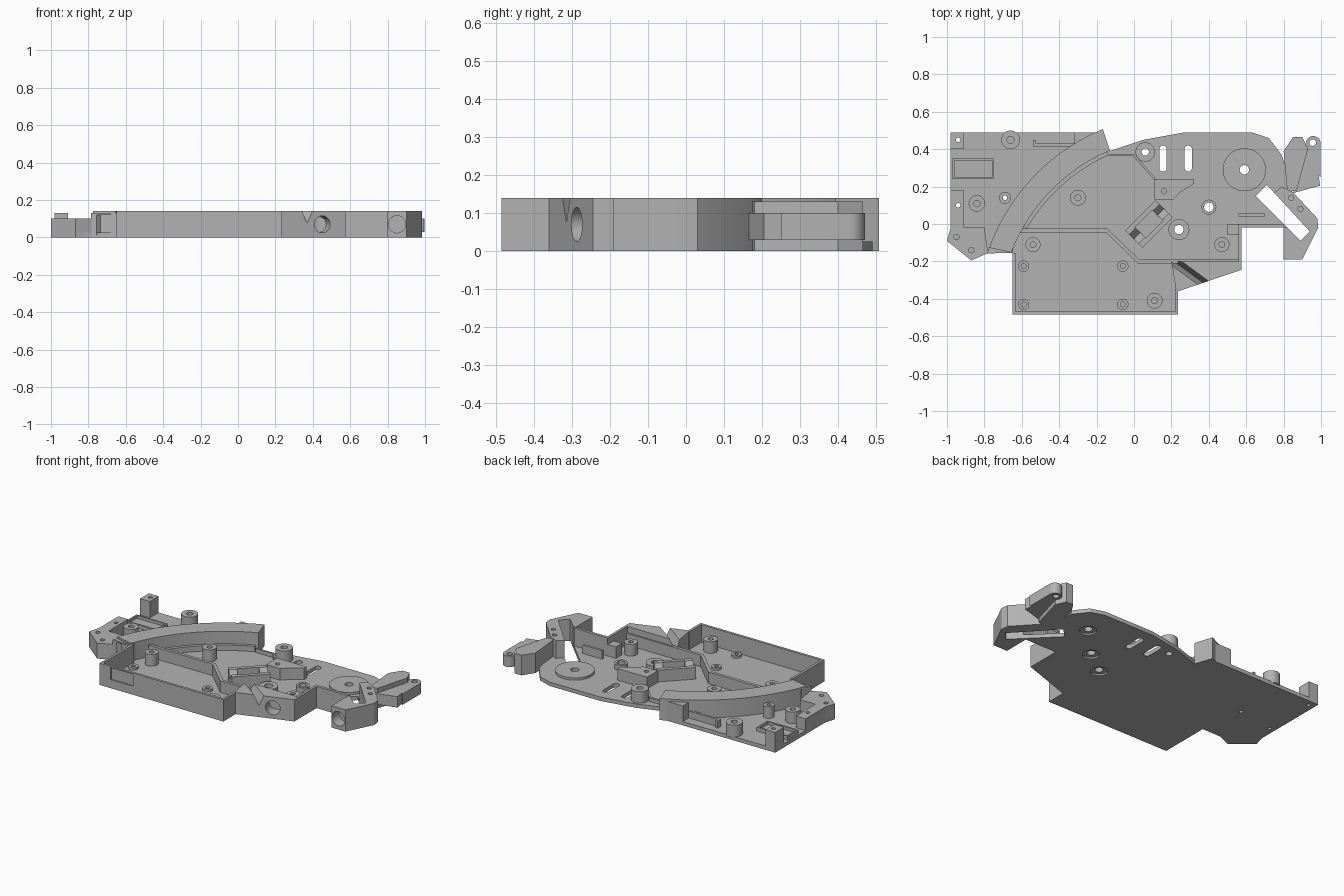
import bpy, bmesh
from math import radians, cos, sin
from mathutils import Matrix, Vector

if "Cube" in bpy.data.objects:
    bpy.data.objects.remove(bpy.data.objects["Cube"], do_unlink=True)

GREY = (0.45, 0.45, 0.45, 1)
mat = bpy.data.materials.new("grey_plastic")
mat.use_nodes = True
mat.diffuse_color = GREY
mat.node_tree.nodes["Principled BSDF"].inputs["Base Color"].default_value = GREY
parts = []
TOP, FLOOR = 0.14, 0.025


def finish(name, bm):
    bmesh.ops.recalc_face_normals(bm, faces=bm.faces)
    mesh = bpy.data.meshes.new(name)
    bm.to_mesh(mesh)
    bm.free()
    mesh.materials.append(mat)
    ob = bpy.data.objects.new(name, mesh)
    bpy.context.collection.objects.link(ob)
    parts.append(ob)
    return ob


def prism(name, pts, z0, z1, frame=None):
    bm = bmesh.new()
    low = [bm.verts.new((x, y, z0)) for x, y in pts]
    high = [bm.verts.new((x, y, z1)) for x, y in pts]
    bm.faces.new(low)
    bm.faces.new(high)
    for i in range(len(pts)):
        j = (i + 1) % len(pts)
        bm.faces.new((low[i], low[j], high[j], high[i]))
    if frame:
        bm.transform(frame)
    return finish(name, bm)


def rect(x0, y0, x1, y1):
    return [(x0, y0), (x1, y0), (x1, y1), (x0, y1)]


def turned(cx, cy, w, h, deg):
    c, s = cos(radians(deg)), sin(radians(deg))
    return [(cx + c * x - s * y, cy + s * x + c * y) for x, y in rect(-w / 2, -h / 2, w / 2, h / 2)]


def arc(cx, cy, r, a0, a1, n):
    steps = [radians(a0 + (a1 - a0) * i / n) for i in range(n + 1)]
    return [(cx + r * cos(a), cy + r * sin(a)) for a in steps]


def disc(cx, cy, r, n=32):
    return arc(cx, cy, r, 0, 360, n)[:-1]


def slot(cx, y0, y1, r):
    return arc(cx, y1 - r, r, 0, 180, 8) + arc(cx, y0 + r, r, 180, 360, 8)


def wall(name, path, t, z0, z1):
    # Strip of constant thickness on the left of a path, mitred at corners
    pts = [Vector(p) for p in path]
    dirs = [(b - a).normalized() for a, b in zip(pts, pts[1:])]
    inner = []
    for i, p in enumerate(pts):
        a, b = dirs[max(i - 1, 0)], dirs[min(i, len(dirs) - 1)]
        na, nb = Vector((-a.y, a.x)), Vector((-b.y, b.x))
        m = (na + nb).normalized()
        inner.append(p + m * (t / m.dot(na)))
    return prism(name, [tuple(p) for p in pts + inner[::-1]], z0, z1)


def tube(name, cx, cy, ro, ri, z0, z1, n=32):
    bm = bmesh.new()
    loops = [[bm.verts.new((x, y, z)) for x, y in disc(cx, cy, r, n)]
             for r, z in ((ri, z0), (ro, z0), (ro, z1), (ri, z1))]
    for k in range(4):
        a, b = loops[k], loops[(k + 1) % 4]
        for i in range(n):
            j = (i + 1) % n
            bm.faces.new((a[i], a[j], b[j], b[i]))
    return finish(name, bm)


def aim(x, y, z, dx, dy):
    # Frame whose z axis points along a level direction and y axis points up
    d = Vector((dx, dy, 0)).normalized()
    u = Vector((0, 0, 1))
    m = Matrix((u.cross(d), u, d)).transposed().to_4x4()
    m.translation = (x, y, z)
    return m


def cut(ob, cutters):
    for c in cutters:
        c.hide_render = True
        mod = ob.modifiers.new("cut", "BOOLEAN")
        mod.operation, mod.object, mod.solver = "DIFFERENCE", c, "EXACT"
    bpy.context.view_layer.update()
    dg = bpy.context.evaluated_depsgraph_get()
    mesh = bpy.data.meshes.new_from_object(ob.evaluated_get(dg))
    ob.modifiers.clear()
    ob.data = mesh
    for c in cutters:
        parts.remove(c)
        bpy.data.objects.remove(c, do_unlink=True)


def arm_slot():
    return prism("cutter", [(0.71, 0.21), (0.65, 0.15), (0.89, -0.09), (0.94, -0.04)], -1, 1)


# Floor plate with drilled holes, slots and counterbores
outline = [(-0.65, -0.485), (0.235, -0.485), (0.235, -0.36), (0.575, -0.245), (0.575, -0.02),
           (0.8, -0.02), (0.87, -0.12), (0.97, -0.02), (0.83, 0.17), (0.82, 0.28), (0.79, 0.37),
           (0.72, 0.46), (0.63, 0.49), (0.27, 0.49), (0.05, 0.45), (-0.13, 0.39), (-0.17, 0.49),
           (-0.98, 0.49), (-0.98, -0.02), (-1, -0.09), (-0.87, -0.195), (-0.78, -0.155), (-0.65, -0.155)]
plate = prism("floor_plate", outline, 0, FLOOR)
holes = [(-0.94, 0.45, 0.012), (-0.94, 0.1, 0.012), (-0.69, 0.14, 0.012), (0.06, 0.385, 0.02),
         (0.59, 0.29, 0.025), (0.4, 0.09, 0.025), (0.24, -0.03, 0.025)]
cutters = [prism("cutter", disc(x, y, r, 24), -1, 1) for x, y, r in holes]
cutters += [prism("cutter", disc(x, y, 0.05), -1, 0.01) for x, y, r in holes[4:]]
cutters += [prism("cutter", slot(x, 0.28, 0.42, 0.02), -1, 1) for x in (0.155, 0.29)]
cut(plate, cutters + [arm_slot()])

# Tray walls, with a shallow recess in the front
front = wall("tray_outer_wall", [(-0.65, -0.155), (-0.65, -0.485), (0.235, -0.485), (0.235, -0.36),
             (0.575, -0.245), (0.575, -0.0)], 0.016, 0, TOP)
sight = Vector((0.15, -0.11))
hole_frame = aim(0.45, -0.287, 0.07, -0.32, 0.95)
vee_pts = [(-0.055, 0.08), (0.055, 0.08), (0, -0.065)]


def corner_cutters():
    return [prism("cutter", vee_pts, -0.3, 0.3, aim(0.35, -0.3, TOP, *sight)),
            prism("cutter", disc(0, 0, 0.045), -0.1, 0.08, hole_frame)]


cut(front, corner_cutters() + [prism("cutter", rect(-0.57, -0.5, -0.41, -0.477), 0.055, 0.132)])
wall("tray_inner_wall", [(-0.63, -0.045), (-0.15, -0.045), (0.02, -0.21), (0.565, -0.21)], 0.02, 0, 0.1)
corner = prism("notched_corner_block", [(0.225, -0.355), (0.57, -0.24), (0.57, -0.2), (0.2, -0.2)], 0.002, TOP)
cut(corner, corner_cutters())
wall("side_wall", [(0.565, -0.02), (0.8, -0.02)], 0.018, 0, TOP)
wall("side_rib", [(0.56, 0.04), (0.7, 0.04)], 0.015, 0, 0.08)
prism("side_wall_pad", rect(0.5, -0.06, 0.565, 0), 0, 0.1)

# Curved wall with a low inner lip and a ridge toward the pivot boss
prism("curved_wall", arc(0.25, -0.5, 1.09, 160, 112.5, 32) + arc(0.25, -0.5, 0.97, 113, 159, 32), 0, TOP)
prism("curved_lip", arc(0.25, -0.5, 0.972, 150, 114, 28) + arc(0.25, -0.5, 0.95, 114, 150, 28), 0, 0.06)
wall("low_ridge", [(0.12, 0.24), (0.0, 0.375), (-0.13, 0.375)], 0.012, 0, 0.05)

# Left mounting foot and its hollow end wall
foot = prism("left_foot", [(-0.98, -0.02), (-1, -0.09), (-0.87, -0.195), (-0.78, -0.155), (-0.8, -0.02)], 0, 0.1)
cut(foot, [prism("cutter", disc(x, y, 0.014, 16), 0.05, 1) for x, y in ((-0.95, -0.07), (-0.87, -0.14))])
hollow = prism("foot_end_wall", [(-0.785, -0.157), (-0.65, -0.155), (-0.63, -0.05), (-0.76, -0.09)], 0, 0.13)
cut(hollow, [prism("cutter", [(-0.77, -0.17), (-0.67, -0.17), (-0.67, -0.07)], 0.012, 0.12)])

# Circuit corner: posts, raised frame and rear rail
for name, y0, y1, z, hy in (("rear_post", 0.4, 0.49, 0.13, 0.45), ("middle_post", -0.02, 0.18, 0.1, 0.1)):
    post = prism(name, rect(-0.98, y0, -0.91, y1), 0, z)
    cut(post, [prism("cutter", disc(-0.94, hy, 0.012, 16), -1, 1)])
frame = prism("switch_frame", rect(-0.97, 0.24, -0.75, 0.35), 0, 0.05)
cut(frame, [prism("cutter", rect(-0.96, 0.25, -0.76, 0.34), 0.032, 1)])
prism("rear_rail", rect(-0.54, 0.415, -0.32, 0.43), 0, 0.07)
prism("rear_rail_end", rect(-0.54, 0.43, -0.525, 0.45), 0, 0.07)
prism("rear_corner_block", [(-0.32, 0.42), (-0.3, 0.42), (-0.17, 0.485), (-0.17, 0.49), (-0.32, 0.49)], 0, 0.125)

# Screw bosses
tall = [(-0.66, 0.45, 0.05), (-0.84, 0.11, 0.044), (-0.69, 0.14, 0.032), (-0.3, 0.14, 0.042),
        (0.06, 0.385, 0.052), (0.47, -0.11, 0.04), (-0.54, -0.11, 0.04), (0.11, -0.41, 0.042)]
for x, y, r in tall:
    tube("screw_boss", x, y, r, r * 0.38, 0.02, 0.1)
for x, y, r in ((0.4, 0.09, 0.04), (0.24, -0.03, 0.056)):
    tube("axle_boss", x, y, r, 0.025, 0.02, 0.06)
for x in (-0.59, -0.06):
    for y in (-0.225, -0.43):
        tube("tray_boss", x, y, 0.03, 0.013, 0.02, 0.04)
tube("pivot_disc", 0.59, 0.29, 0.115, 0.025, 0.02, 0.04, 48)

# Motor cradle and gear bracket
cradle = prism("motor_cradle", turned(0.08, 0.0, 0.23, 0.13, 45), 0, 0.1)
along = aim(0.08, 0.0, 0.1, 1, 1)
cut(cradle, [prism("cutter", turned(0.08, 0.0, 0.13, 0.08, 45), 0.035, 1),
             prism("cutter", [(-0.035, 0.1), (0.035, 0.1), (0.035, 0), (0, -0.05), (-0.035, 0)], -0.3, 0.3, along)])
bracket = prism("gear_bracket", [(0.11, 0.13), (0.21, 0.13), (0.25, 0.17), (0.32, 0.215), (0.32, 0.24), (0.11, 0.24)], 0, 0.1)
cut(bracket, [prism("cutter", disc(0.16, 0.175, 0.014, 16), 0.03, 1)])

# Right tower with an axle hole, wrapping around the slot
tower = prism("right_tower", [(0.8, -0.19), (0.9, -0.19), (0.985, -0.02), (0.98, 0.03), (0.85, 0.17),
              (0.79, 0.2), (0.74, 0.16), (0.86, -0.02), (0.8, -0.02)], 0, TOP)
cutters = [arm_slot(), prism("cutter", disc(0, 0, 0.046), -0.1, 0.07, aim(0.85, -0.19, 0.07, 0, 1))]
cutters += [prism("cutter", disc(x, y, 0.014, 16), 0.1, 1) for x, y in ((0.89, 0.08), (0.84, 0.14))]
cut(tower, cutters)

# Rear right bracket and lug
prism("bracket_fin", [(0.82, 0.17), (0.87, 0.18), (0.93, 0.4), (0.9, 0.465), (0.85, 0.465), (0.8, 0.39)], 0, 0.13)
prism("bracket_web", [(0.85, 0.165), (0.995, 0.205), (0.965, 0.4), (0.92, 0.42)], 0.03, 0.1)
lug = prism("bracket_lug", arc(0.958, 0.43, 0.04, 0, 180, 16) + [(0.91, 0.34), (0.998, 0.25)], 0.03, 0.1)
cut(lug, [prism("cutter", disc(0.955, 0.435, 0.018, 20), -1, 1)])

# Smooth the round parts while keeping edges sharp
bpy.ops.object.select_all(action="DESELECT")
for ob in parts:
    ob.select_set(True)
bpy.context.view_layer.objects.active = parts[0]
bpy.ops.object.shade_smooth_by_angle(angle=radians(30))
